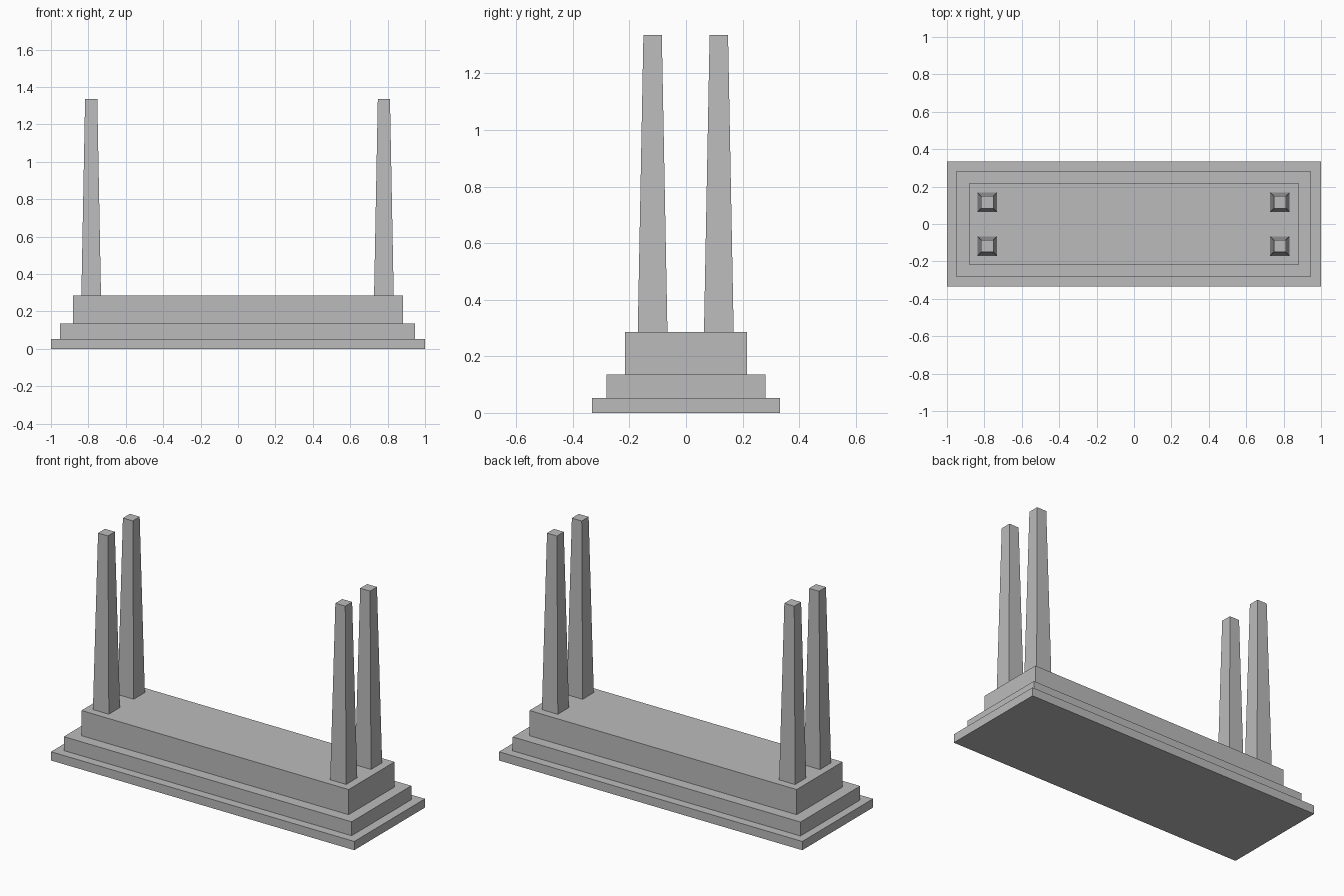
import bpy
import bmesh

cube = bpy.data.objects.get("Cube")
if cube:
    bpy.data.objects.remove(cube, do_unlink=True)

STONE = (0.5, 0.5, 0.5, 1.0)
stone = bpy.data.materials.new("grey stone")
stone.use_nodes = True
stone.diffuse_color = STONE
stone.node_tree.nodes["Principled BSDF"].inputs["Base Color"].default_value = STONE


def block(name, x, y, half_x, half_y, z0, z1, taper=1.0):
    """Box from z0 to z1 whose top is scaled by taper."""
    bm = bmesh.new()
    bmesh.ops.create_cube(bm, size=2)
    for v in bm.verts:
        top = v.co.z > 0
        scale = taper if top else 1.0
        v.co = (v.co.x * half_x * scale, v.co.y * half_y * scale, z1 if top else z0)
    mesh = bpy.data.meshes.new(name)
    bm.to_mesh(mesh)
    bm.free()
    mesh.materials.append(stone)
    obj = bpy.data.objects.new(name, mesh)
    obj.location = (x, y, 0)
    bpy.context.collection.objects.link(obj)


# Stepped base
block("bottom_step", 0, 0, 1.0, 0.333, 0, 0.052)
block("middle_step", -0.003, 0, 0.949, 0.281, 0.052, 0.135)
block("top_step", 0, 0, 0.881, 0.216, 0.135, 0.285)

# Four tapered pillars, a pair at each end
for side, x in (("right", -0.785), ("left", 0.78)):
    for end, y in (("front", -0.118), ("back", 0.116)):
        block(f"{end}_{side}_pillar", x, y, 0.0525, 0.0525, 0.285, 1.335, taper=0.62)
